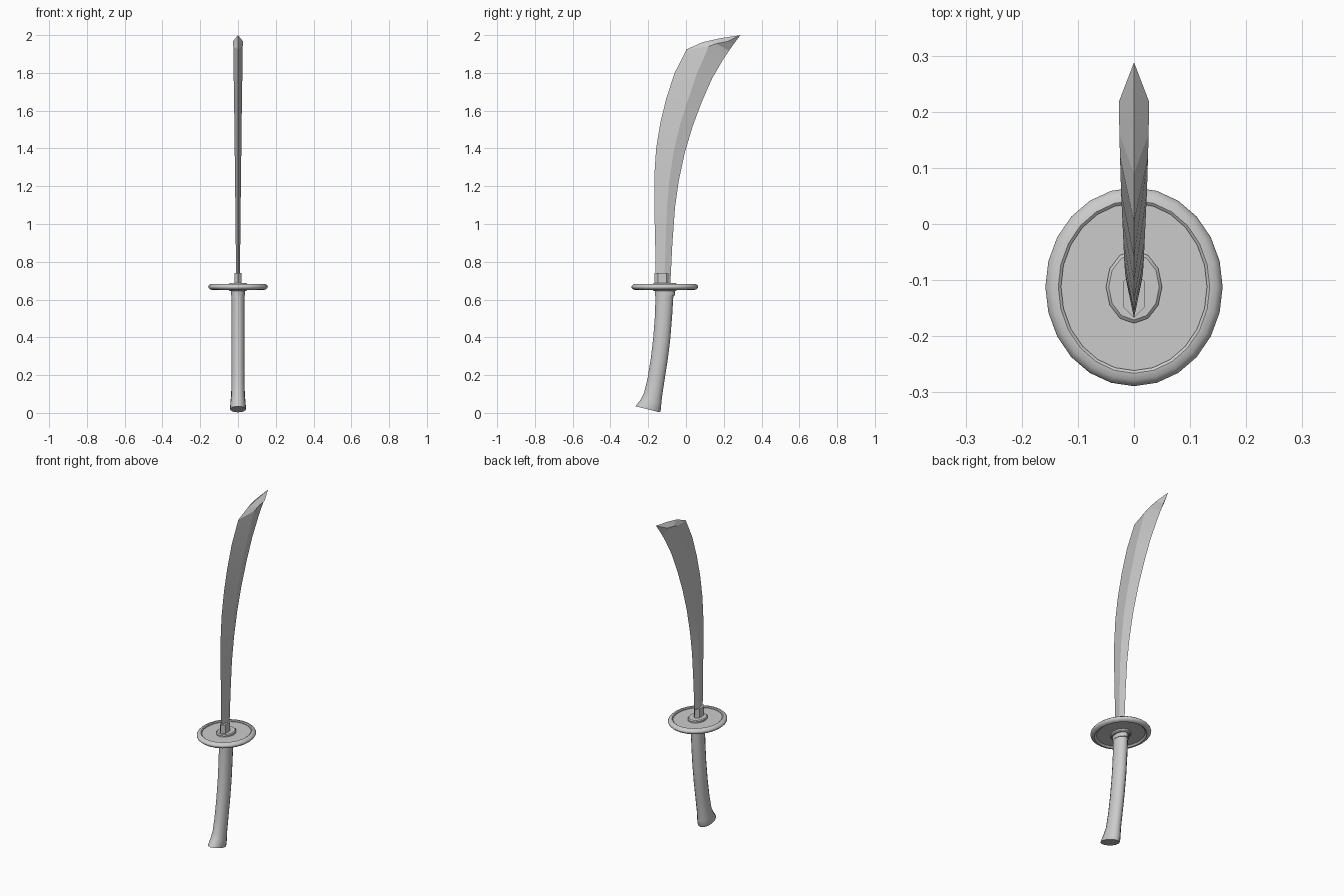
import bpy, math
from math import cos, sin, tau

if "Cube" in bpy.data.objects:
    bpy.data.objects.remove(bpy.data.objects["Cube"])

CY = -0.112  # guard / grip centre line


def loft(name, rings, tip=None, angle=30):
    """Skin closed rings of equal size; cap the start, cap the end or join it to a tip."""
    n = len(rings[0])
    verts = [p for r in rings for p in r]
    faces = [list(range(n))[::-1]]
    for i in range(len(rings) - 1):
        for j in range(n):
            a, b = i * n + j, i * n + (j + 1) % n
            faces.append([a, b, b + n, a + n])
    last = (len(rings) - 1) * n
    if tip:
        verts.append(tip)
        faces += [[last + j, last + (j + 1) % n, len(verts) - 1] for j in range(n)]
    else:
        faces.append(list(range(last, last + n)))
    me = bpy.data.meshes.new(name)
    me.from_pydata(verts, [], faces)
    me.update()
    ob = bpy.data.objects.new(name, me)
    bpy.context.collection.objects.link(ob)
    bpy.ops.object.select_all(action='DESELECT')
    ob.select_set(True)
    bpy.context.view_layer.objects.active = ob
    bpy.ops.object.mode_set(mode='EDIT')
    bpy.ops.mesh.select_all(action='SELECT')
    bpy.ops.mesh.normals_make_consistent(inside=False)
    bpy.ops.object.mode_set(mode='OBJECT')
    bpy.ops.object.shade_smooth_by_angle(angle=math.radians(angle))
    return ob


def oval(rx, ry, z, n, cy=CY):
    return [(rx * cos(tau * i / n), cy + ry * sin(tau * i / n), z) for i in range(n)]


def slanted_oval(front, back, rx, n=16):
    """Oval whose long axis runs between two (y, z) points."""
    (y0, z0), (y1, z1) = front, back
    ring = []
    for i in range(n):
        t = 0.5 + 0.5 * sin(tau * i / n)
        ring.append((rx * cos(tau * i / n), y0 + (y1 - y0) * t, z0 + (z1 - z0) * t))
    return ring


# Blade: diamond sections (spine, edge, ridge as y,z and half thickness)
sections = [
    ((-.160, .68), (-.083, .68), (-.115, .68), .010),
    ((-.163, .90), (-.072, .90), (-.108, .90), .012),
    ((-.168, 1.10), (-.058, 1.09), (-.100, 1.10), .014),
    ((-.168, 1.25), (-.038, 1.23), (-.087, 1.24), .016),
    ((-.158, 1.40), (-.006, 1.38), (-.064, 1.39), .0175),
    ((-.135, 1.54), (.036, 1.52), (-.030, 1.53), .019),
    ((-.103, 1.67), (.085, 1.65), (.012, 1.66), .021),
    ((-.060, 1.80), (.138, 1.77), (.055, 1.79), .023),
    ((.003, 1.925), (.195, 1.868), (.120, 1.94), .025),
    ((.090, 1.963), (.228, 1.918), (.160, 1.955), .026),
    ((.180, 1.983), (.252, 1.952), (.218, 1.966), .027),
]
loft("blade", [[(0, *s), (t, *r), (0, *e), (-t, *r)] for s, e, r, t in sections],
     tip=(0, .288, 2.0), angle=12)

# Blade collar: six-sided sleeve
hexagon = [(0, -.167), (.019, -.148), (.019, -.102), (0, -.085), (-.019, -.102), (-.019, -.148)]
loft("blade_collar", [[(x, y, z) for x, y in hexagon] for z in (.67, .74)])

# Guard: oval plate with raised rounded rim
loft("guard_plate", [oval(.132, .152, z, 24) for z in (.660, .674)])
rim = [(.130, .655), (.135, .651), (.147, .653), (.156, .661), (.158, .667),
       (.156, .673), (.147, .681), (.135, .683), (.130, .679)]
profile = [(.120, .664)] + rim + [(.130, .674)]
loft("guard_rim", [oval(r, r + .019, z, 24) for r, z in profile], angle=40)

# Oval washers above and below the guard
loft("washer_top", [oval(.050, .065, .670, 12), oval(.050, .065, .682, 12),
                    oval(.045, .059, .687, 12)])
loft("washer_bottom", [oval(.045, .059, .646, 12), oval(.050, .065, .651, 12),
                       oval(.050, .065, .664, 12)])

# Grip ferrule under the guard
loft("ferrule", [oval(.037, .053, z, 16) for z in (.622, .655)])

# Grip: curved oval handle with a flared slanted butt
grip = [
    ((-.267, .035), (-.140, .003), .041),
    ((-.262, .042), (-.134, .012), .042),
    ((-.240, .070), (-.131, .045), .040),
    ((-.222, .105), (-.127, .085), .036),
    ((-.203, .185), (-.114, .170), .035),
    ((-.186, .290), (-.097, .280), .035),
    ((-.173, .400), (-.083, .393), .035),
    ((-.164, .520), (-.073, .518), .035),
    ((-.161, .650), (-.065, .650), .035),
]
loft("grip", [slanted_oval(f, b, x) for f, b, x in grip], angle=40)
